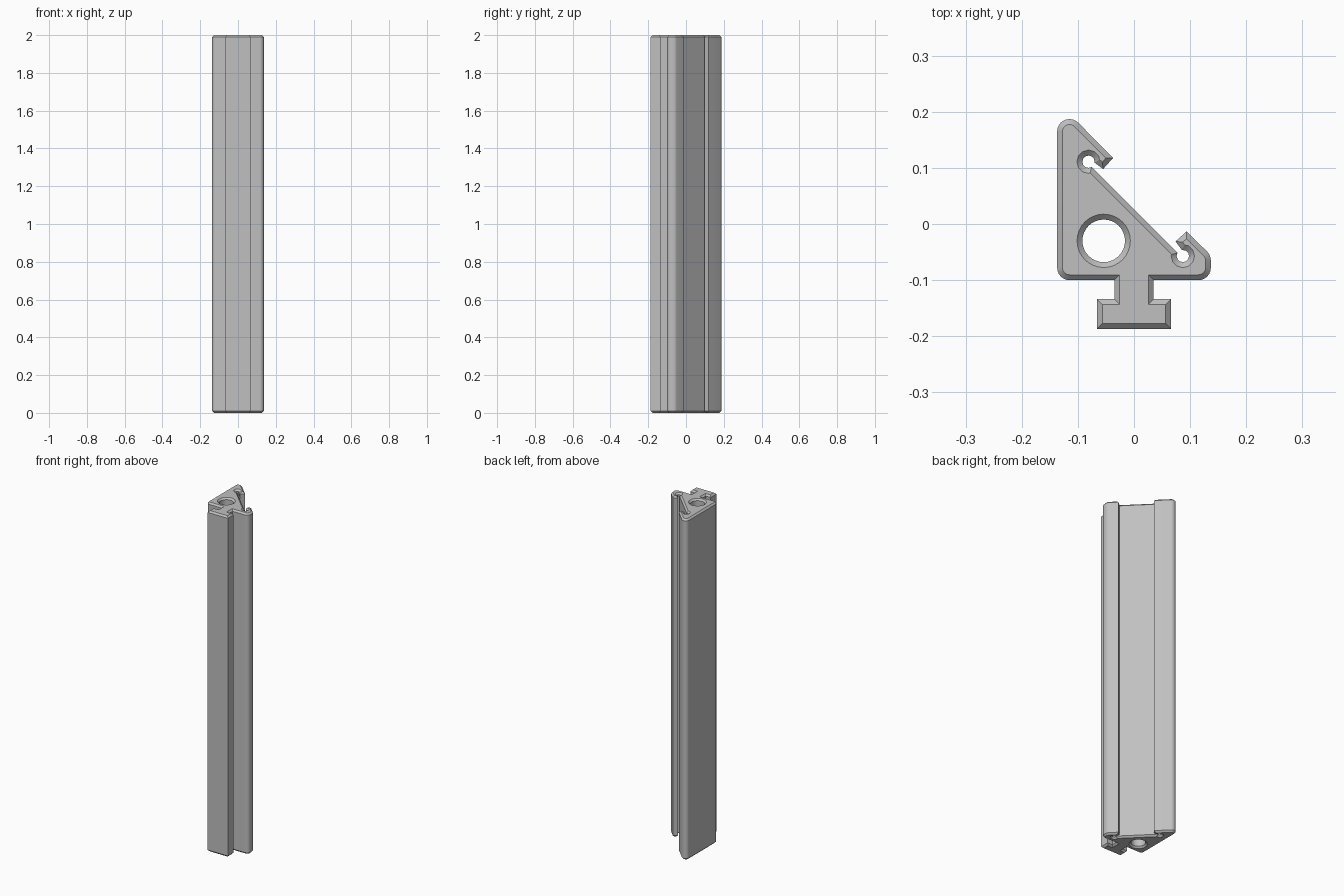
import bpy, bmesh, math
from mathutils import Vector

if "Cube" in bpy.data.objects:
    bpy.data.objects.remove(bpy.data.objects["Cube"])

LENGTH, CHAMFER = 2.0, 0.0095


def arc(cx, cy, r, start, end, n):
    """Points on an arc, angles in degrees."""
    angles = [math.radians(start + (end - start) * i / n) for i in range(n + 1)]
    return [(cx + r * math.cos(a), cy + r * math.sin(a)) for a in angles]


def inset(loop, d):
    """Offset a closed loop to the right of its travel direction, with mitres."""
    result = []
    for i, point in enumerate(loop):
        p = Vector(point)
        a = (p - Vector(loop[i - 1])).normalized()
        b = (Vector(loop[(i + 1) % len(loop)]) - p).normalized()
        na, nb = Vector((a.y, -a.x)), Vector((b.y, -b.x))
        result.append(p + (na + nb) * d / (1 + na.dot(nb)))
    return result


# Hook lip and cord groove, then its twin reflected over the diagonal
hook = [(-0.037, 0.118), (-0.055, 0.098)]
hook += arc(-0.081, 0.111, 0.011, -10, 30, 1)
hook += arc(-0.081, 0.111, 0.011, 60, 300, 8)
twin = [(y - 0.024, x + 0.024) for x, y in reversed(hook)]

# Clockwise outline: rounded tip, hooks, rounded base corners, T-shaped foot
outline = arc(-0.115, 0.165, 0.022, 180, 45, 9) + hook + twin
outline += arc(0.115, -0.065, 0.022, 45, 0, 3)
outline += arc(0.115, -0.078, 0.022, 0, -90, 6)
foot = [(0.035, -0.10), (0.035, -0.134), (0.066, -0.134), (0.066, -0.187)]
outline += foot + [(-x, y) for x, y in reversed(foot)]
outline += arc(-0.115, -0.078, 0.022, -90, -180, 6)

# Round bore, counter-clockwise
bore = arc(-0.054, -0.030, 0.038, 0, 360, 32)[:-1]

# Sweep both loops along z, with a chamfer at each end
bm = bmesh.new()
caps = ([], [])
for loop in (outline, bore):
    small = inset(loop, CHAMFER)
    levels = [(small, 0), (loop, CHAMFER), (loop, LENGTH - CHAMFER), (small, LENGTH)]
    rings = [[bm.verts.new((x, y, z)) for x, y in pts] for pts, z in levels]
    n = len(loop)
    for low, high in zip(rings, rings[1:]):
        for i in range(n):
            j = (i + 1) % n
            bm.faces.new((low[j], low[i], high[i], high[j]))
    for cap, ring in zip(caps, (rings[0], rings[-1])):
        cap.extend(bm.edges.get((ring[i], ring[(i + 1) % n])) for i in range(n))

# Flat end faces
for cap, direction in zip(caps, (-1, 1)):
    bmesh.ops.triangle_fill(bm, use_beauty=True, edges=cap, normal=(0, 0, direction))
bmesh.ops.recalc_face_normals(bm, faces=bm.faces[:])

mesh = bpy.data.meshes.new("extruded_profile")
bm.to_mesh(mesh)
bm.free()
profile = bpy.data.objects.new("extruded_profile", mesh)
bpy.context.collection.objects.link(profile)

grey = bpy.data.materials.new("plain_grey")
grey.diffuse_color = (0.53, 0.53, 0.53, 1)
grey.use_nodes = True
grey.node_tree.nodes["Principled BSDF"].inputs["Base Color"].default_value = grey.diffuse_color
mesh.materials.append(grey)

bpy.context.view_layer.objects.active = profile
profile.select_set(True)
bpy.ops.object.shade_smooth_by_angle(angle=math.radians(30))
